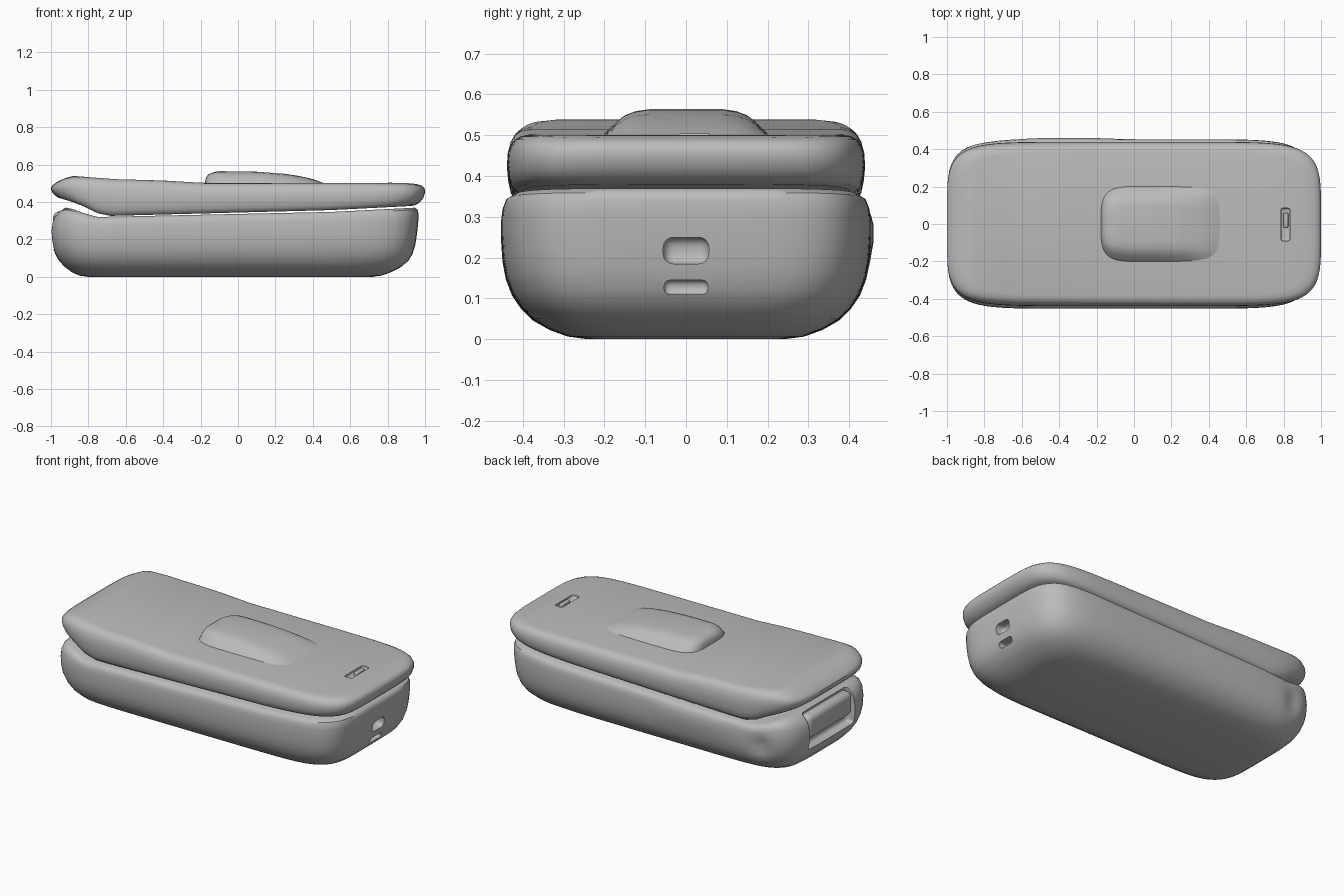
import bpy, bmesh, math

if "Cube" in bpy.data.objects:
    bpy.data.objects.remove(bpy.data.objects["Cube"])

grey = bpy.data.materials.new("grey plastic")
grey.diffuse_color = (0.5, 0.5, 0.5, 1)
grey.use_nodes = True
grey.node_tree.nodes["Principled BSDF"].inputs["Base Color"].default_value = grey.diffuse_color


def lerp(table, x):
    """Piecewise-linear height along the case."""
    if x <= table[0][0]:
        return table[0][1]
    for (a, p), (b, q) in zip(table, table[1:]):
        if x <= b:
            return p + (q - p) * (x - a) / (b - a)
    return table[-1][1]


def outline(ends=14, sides=70, px=8, py=5):
    """Upper half of a rounded rectangle from (1,0) round to (-1,0)."""
    pts = [(1, i / ends) for i in range(ends)]
    pts += [(1 - 2 * i / sides, 1) for i in range(sides)]
    pts += [(-1, 1 - i / ends) for i in range(ends + 1)]
    out = []
    for u, v in pts:
        lo, hi = 0, 1.01
        for _ in range(30):
            s = (lo + hi) / 2
            if abs(s * u) ** px + (s * v) ** py > 1:
                hi = s
            else:
                lo = s
        out.append((lo * u, lo * v))
    return out


def finish(ob, angle=40):
    bpy.ops.object.select_all(action='DESELECT')
    ob.select_set(True)
    bpy.context.view_layer.objects.active = ob
    bpy.ops.object.shade_smooth_by_angle(angle=math.radians(angle))


def loft(name, rings, warp, **shape):
    """Stack rounded rings (f, x0, x1, half width); warp sets final position."""
    half = outline(**shape)
    full = half + [(u, -v) for u, v in half[-2:0:-1]]
    n, h = len(full), len(half)
    bm = bmesh.new()
    loops = []
    for f, x0, x1, hy in rings:
        cx, hx = (x0 + x1) / 2, (x1 - x0) / 2
        loops.append([bm.verts.new(warp(cx + hx * u, hy * v, f)) for u, v in full])
    for a, b in zip(loops, loops[1:]):
        for i in range(n):
            j = (i + 1) % n
            bm.faces.new((a[i], a[j], b[j], b[i]))
    for loop in (loops[0], loops[-1]):
        for i in range(h - 1):
            quad = [loop[i], loop[i + 1], loop[(n - i - 1) % n], loop[(n - i) % n]]
            bm.faces.new(list(dict.fromkeys(quad)))
    bmesh.ops.recalc_face_normals(bm, faces=bm.faces)
    me = bpy.data.meshes.new(name)
    bm.to_mesh(me)
    bm.free()
    me.materials.append(grey)
    ob = bpy.data.objects.new(name, me)
    bpy.context.collection.objects.link(ob)
    finish(ob)
    return ob


def block(name, lo, hi, bevel):
    """Rounded box between two corners."""
    bpy.ops.mesh.primitive_cube_add(size=1, location=[(a + b) / 2 for a, b in zip(lo, hi)])
    ob = bpy.context.object
    ob.name = name
    ob.scale = [b - a for a, b in zip(lo, hi)]
    bpy.ops.object.transform_apply(location=False, rotation=False)
    m = ob.modifiers.new("round", 'BEVEL')
    m.width, m.segments = bevel, 4
    bpy.ops.object.modifier_apply(modifier=m.name)
    ob.data.materials.append(grey)
    finish(ob)
    return ob


def cut(target, lo, hi, bevel):
    tool = block("cutter", lo, hi, bevel)
    m = target.modifiers.new("cut", 'BOOLEAN')
    m.operation, m.solver, m.object = 'DIFFERENCE', 'EXACT', tool
    bpy.context.view_layer.objects.active = target
    bpy.ops.object.modifier_apply(modifier=m.name)
    bpy.data.objects.remove(tool)
    finish(target)


# lower case: tub with raised lugs at the left end
BODY_TOP = [(-1, .345), (-.96, .362), (-.92, .37), (-.88, .362), (-.83, .342),
            (-.75, .32), (.5, .347), (.95, .37)]


def body_warp(x, y, f):
    z = f * lerp(BODY_TOP, x)
    if y > .2:  # shallow dent and slight bulge on the back side
        y -= .025 * math.exp(-((x + .8) / .06) ** 2 - ((z - .2) / .05) ** 2)
        y += .008 * math.exp(-((x + .35) / .25) ** 4 - ((z - .26) / .05) ** 2)
    return x, y, z


body = loft("lower_case", [
    (0, -.80, .72, .24), (.02, -.85, .77, .29), (.07, -.89, .82, .335),
    (.14, -.925, .87, .375), (.23, -.955, .91, .405), (.33, -.975, .933, .427),
    (.45, -.99, .947, .442), (.58, -.998, .955, .45), (.72, -1, .961, .453),
    (.85, -.993, .965, .453), (.92, -.98, .965, .45), (.97, -.955, .96, .443),
    (1, -.92, .945, .425)], body_warp)

# end recess with its latch bar, and the two openings in the other end
cut(body, (-1.1, -.22, .15), (-.935, .22, .5), .02)
block("latch_bar", (-.99, -.215, .205), (-.90, .215, .35), .035)
cut(body, (.90, -.056, .185), (1.1, .056, .25), .025)
cut(body, (.88, -.054, .11), (1.1, .054, .145), .015)

# lid: thin pad, lifted at the left end
LID_TOP = [(-1, .50), (-.95, .52), (-.88, .54), (-.8, .533), (-.65, .522),
           (-.4, .515), (-.2, .503), (.9, .501), (1, .495)]
LID_LOW = [(-1, .435), (-.9, .405), (-.82, .375), (-.75, .34), (-.68, .326),
           (.5, .357), (.95, .38), (1, .39)]


def lid_warp(x, y, f):
    lo, hi = lerp(LID_LOW, x), lerp(LID_TOP, x)
    return x, y, lo + f * (hi - lo)


lid = loft("lid", [
    (0, -.96, .93, .405), (.05, -.972, .957, .42), (.15, -.985, .975, .43),
    (.3, -.995, .99, .436), (.5, -1, .998, .439), (.68, -1, 1, .437),
    (.82, -.99, .995, .43), (.91, -.975, .985, .42), (.97, -.955, .965, .405),
    (1, -.92, .935, .38)], lid_warp)

# small slot in the lid with a nub inside
cut(lid, (.785, -.09, .482), (.835, .085, .6), .012)
block("slot_nub", (.80, -.02, .47), (.825, .06, .505), .008)

# raised pad, steep at the left and sloping away to the right
PAD_TOP = [(-.17, .555), (-.1, .565), (.1, .562), (.25, .551), (.38, .531),
           (.46, .512), (.5, .502)]


def pad_warp(x, y, f):
    return x, y, .49 + f * (lerp(PAD_TOP, x) - .49)


loft("raised_pad", [
    (0, -.18, .50, .21), (.15, -.177, .49, .203), (.35, -.175, .475, .188),
    (.6, -.172, .45, .17), (.8, -.165, .42, .15), (.93, -.15, .38, .125),
    (1, -.12, .32, .09)], pad_warp, ends=10, sides=30, px=6, py=4)
